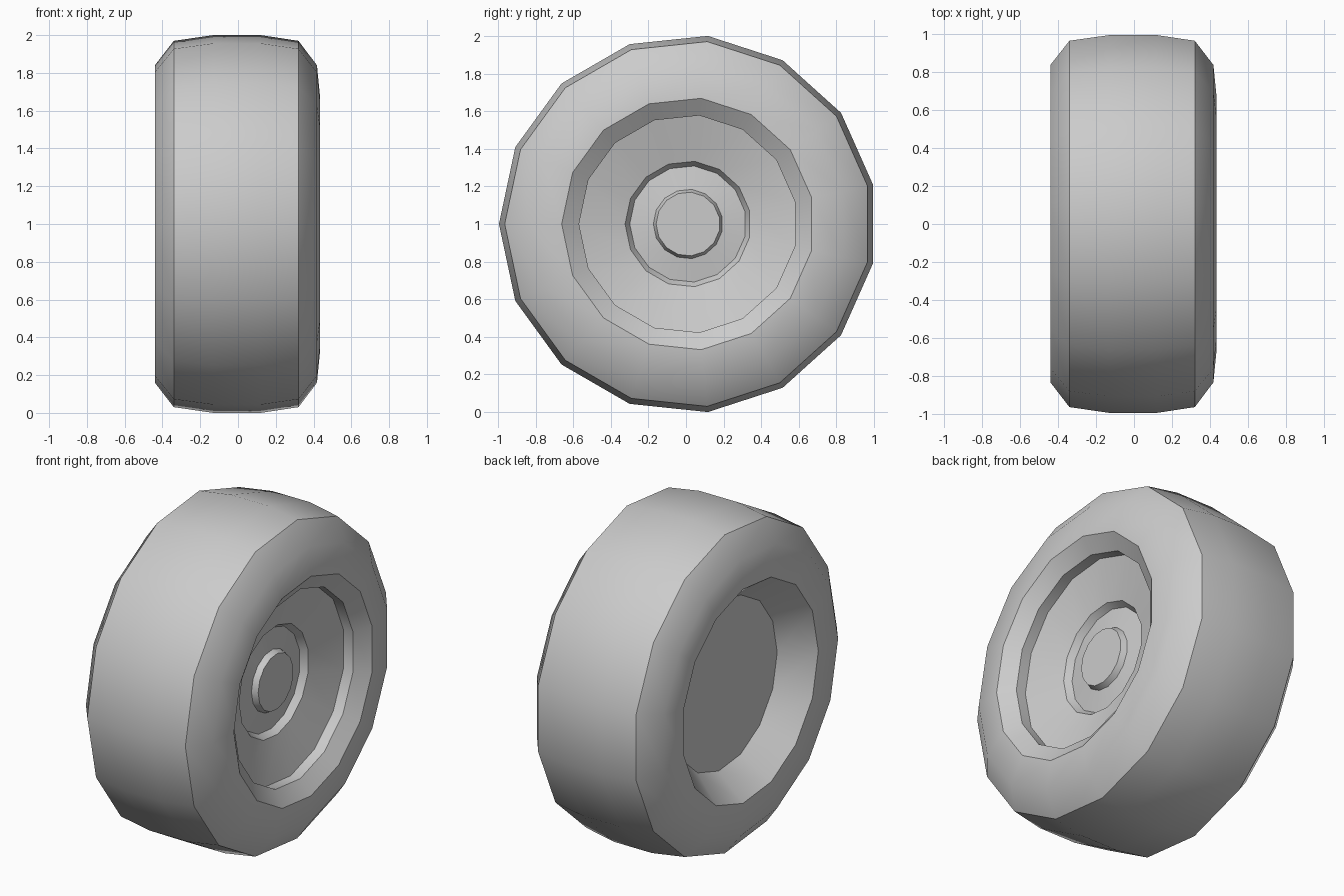
import bpy, bmesh, math

if "Cube" in bpy.data.objects:
    bpy.data.objects.remove(bpy.data.objects["Cube"])

SIDES = 15
R = 1.0055            # tyre radius, so the height is exactly 2
CY, CZ = 0.011, 1.0   # wheel axis


def lathe(name, profile, cap_start=False, cap_end=False):
    """Revolve (x, radius) points around the wheel axis, ordered back to front."""
    bm = bmesh.new()
    rings = []
    for x, r in profile:
        ring = []
        for i in range(SIDES):
            a = math.pi + 2 * math.pi * i / SIDES
            ring.append(bm.verts.new((x, CY + r * math.cos(a), CZ + r * math.sin(a))))
        rings.append(ring)
    for a, b in zip(rings, rings[1:]):
        for i in range(SIDES):
            j = (i + 1) % SIDES
            bm.faces.new((a[i], a[j], b[j], b[i]))
    if cap_start:
        bm.faces.new(rings[0][::-1])
    if cap_end:
        bm.faces.new(rings[-1])
    me = bpy.data.meshes.new(name)
    bm.to_mesh(me)
    bm.free()
    ob = bpy.data.objects.new(name, me)
    bpy.context.collection.objects.link(ob)
    bpy.ops.object.select_all(action='DESELECT')
    ob.select_set(True)
    bpy.context.view_layer.objects.active = ob
    bpy.ops.object.shade_smooth_by_angle(angle=math.radians(40))
    return ob


# Back recess with its flat plate, closed at the centre
def back_recess():
    ob = lathe("back_recess", [(-0.44, 0.655), (-0.265, 0.51)])
    bm = bmesh.new()
    bm.from_mesh(ob.data)
    bm.verts.ensure_lookup_table()
    bm.faces.new([bm.verts[SIDES + i] for i in range(SIDES)])
    bmesh.ops.reverse_faces(bm, faces=[f for f in bm.faces if f.normal.x > 0])
    bm.to_mesh(ob.data)
    bm.free()
    bpy.ops.object.shade_smooth_by_angle(angle=math.radians(40))


# Tyre: back sidewall, tread, front sidewall
lathe("tyre", [(-0.44, 0.655), (-0.44, 0.845), (-0.34, 0.975), (-0.13, R),
               (0.12, R), (0.32, 0.975), (0.418, 0.845), (0.435, 0.672)])

# Front rim: bevelled lip, straight wall, dished disc, stepped hub recess
lathe("rim", [(0.435, 0.672), (0.37, 0.58), (0.305, 0.58), (0.235, 0.335),
              (0.195, 0.31), (0.212, 0.185)])

# Raised centre cap
lathe("hub_cap", [(0.212, 0.185), (0.247, 0.17)], cap_end=True)

back_recess()
